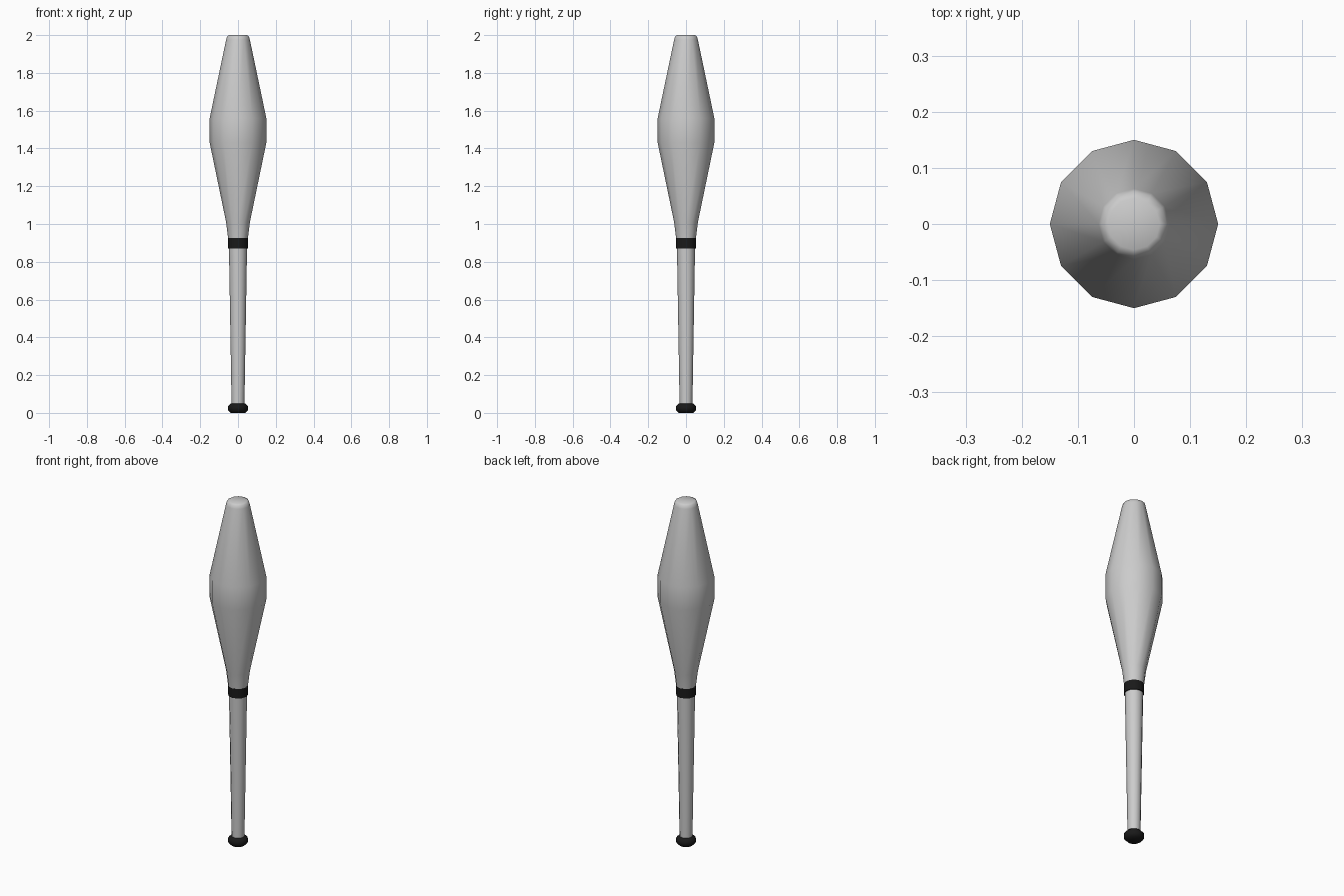
import bpy, bmesh
from math import cos, sin, pi, radians

if "Cube" in bpy.data.objects:
    bpy.data.objects.remove(bpy.data.objects["Cube"])

SIDES = 12


def lathe(name, profile, angle, color=None):
    """Revolve (radius, z) points, listed bottom to top, and cap both ends."""
    bm = bmesh.new()
    rings = [[bm.verts.new((r * cos(2 * pi * i / SIDES), r * sin(2 * pi * i / SIDES), z))
              for i in range(SIDES)] for r, z in profile]
    for low, high in zip(rings, rings[1:]):
        for i in range(SIDES):
            j = (i + 1) % SIDES
            bm.faces.new((low[i], low[j], high[j], high[i]))
    bm.faces.new(rings[0][::-1])
    bm.faces.new(rings[-1])
    mesh = bpy.data.meshes.new(name)
    bm.to_mesh(mesh)
    bm.free()
    obj = bpy.data.objects.new(name, mesh)
    bpy.context.collection.objects.link(obj)
    if color:
        mat = bpy.data.materials.new(name + "_black")
        mat.diffuse_color = color
        mat.use_nodes = True
        mat.node_tree.nodes["Principled BSDF"].inputs["Base Color"].default_value = mat.diffuse_color
        mesh.materials.append(mat)
    bpy.ops.object.select_all(action='DESELECT')
    obj.select_set(True)
    bpy.context.view_layer.objects.active = obj
    bpy.ops.object.shade_smooth_by_angle(angle=radians(angle))
    return obj


BLACK = (0.01, 0.01, 0.01, 1)

# End knob
lathe("end_knob", [(0.038, 0.0), (0.053, 0.015), (0.053, 0.035), (0.038, 0.05)], 60, BLACK)
# Tapered handle
lathe("handle", [(0.034, 0.045), (0.048, 0.88)], 60)
# Collar band between handle and body
lathe("collar_band", [(0.053, 0.87), (0.053, 0.925)], 60, BLACK)
# Bulbous body with softened top
lathe("body", [(0.052, 0.92), (0.063, 1.01), (0.15, 1.43), (0.15, 1.56),
               (0.063, 1.975), (0.058, 1.993), (0.046, 2.0)], 80)
